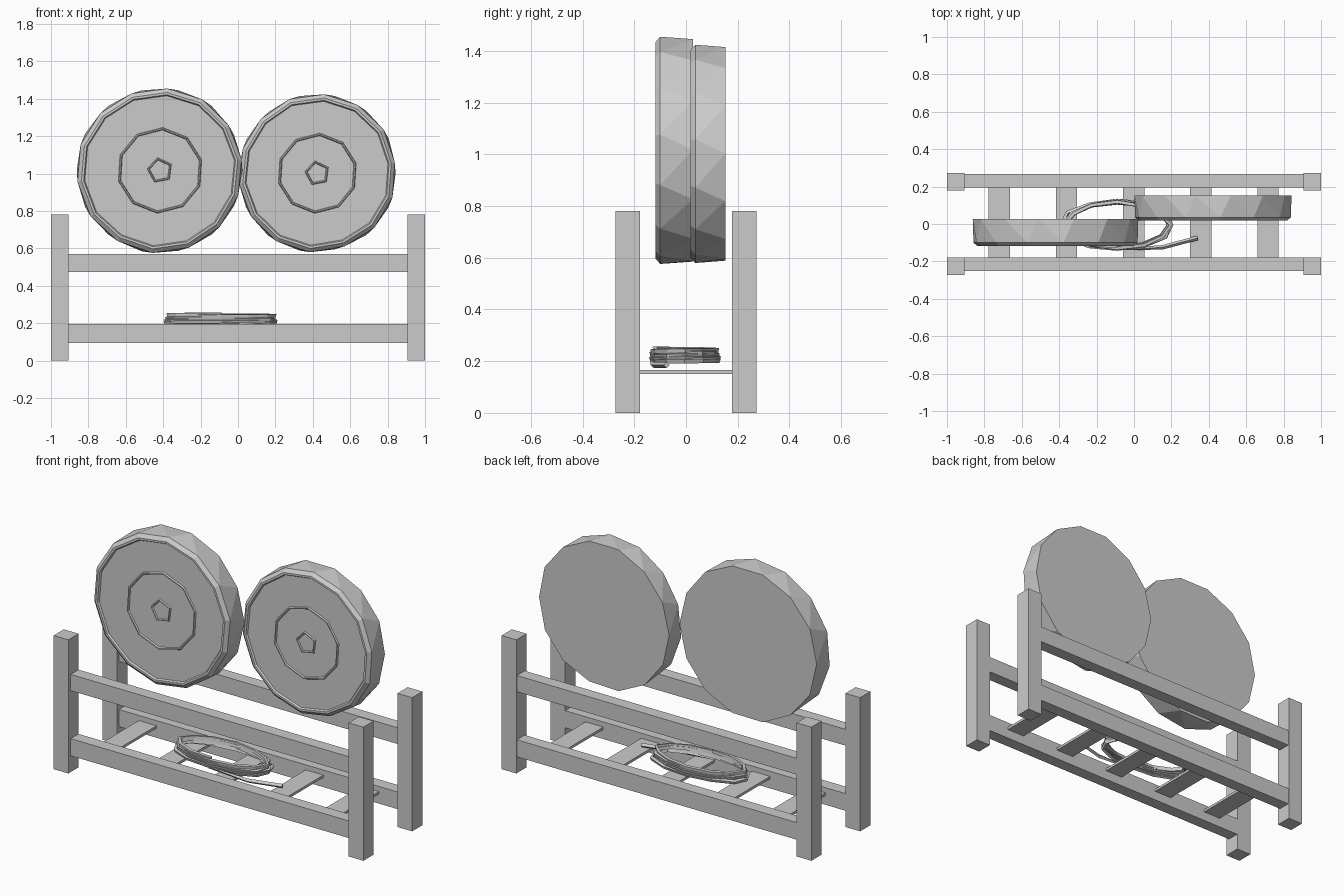
import bpy
import bmesh
import random
from math import cos, sin, tau

random.seed(4)
cube = bpy.data.objects.get("Cube")
if cube:
    bpy.data.objects.remove(cube, do_unlink=True)

grey = bpy.data.materials.new("plain_grey")
grey.use_nodes = True
grey.diffuse_color = (0.6, 0.6, 0.6, 1)
grey.node_tree.nodes["Principled BSDF"].inputs["Base Color"].default_value = (0.6, 0.6, 0.6, 1)


def add_object(name, data):
    data.materials.append(grey)
    obj = bpy.data.objects.new(name, data)
    bpy.context.collection.objects.link(obj)
    return obj


def box(name, x0, x1, y0, y1, z0, z1):
    bm = bmesh.new()
    bmesh.ops.create_cube(bm, size=1)
    for v in bm.verts:
        v.co.x = x0 + (v.co.x + 0.5) * (x1 - x0)
        v.co.y = y0 + (v.co.y + 0.5) * (y1 - y0)
        v.co.z = z0 + (v.co.z + 0.5) * (z1 - z0)
    mesh = bpy.data.meshes.new(name)
    bm.to_mesh(mesh)
    bm.free()
    return add_object(name, mesh)


def disc(name, cx, cz, radius, back, front, ring, hub, sides):
    """Turned disc with a flat back and thin raised rings on its front."""
    bm = bmesh.new()
    rim = radius * 0.925
    low = front + 0.01
    # Each entry is radius, depth, number of sides and turn in steps
    profile = [(radius, back, sides, 0), (radius, front + 0.018, sides, 0.3),
               (rim + 0.012, front, sides, 0.3), (rim, front, sides, 0.3),
               (rim - 0.006, low, sides, 0.3)]
    wobble = [random.uniform(0.98, 1.0) for _ in range(sides)]

    def loop(r, y, n, turn, uneven=True):
        verts = []
        for i in range(n):
            a = tau * (i + turn) / n
            k = r * (wobble[i] if uneven else 1)
            verts.append(bm.verts.new((cx + k * cos(a), y, cz + k * sin(a))))
        return verts

    def bridge(a, b):
        for i in range(len(a)):
            j = (i + 1) % len(a)
            bm.faces.new((a[i], a[j], b[j], b[i]))

    loops = [loop(*p) for p in profile]
    bm.faces.new(loops[0])
    for a, b in zip(loops, loops[1:]):
        bridge(a, b)
    bm.faces.new(loops[-1])

    # Raised ring and hub bead sit on the recessed face
    for r, n in ((ring, 10), (hub, 5)):
        section = [(r, low), (r - 0.004, front + 0.002),
                   (r - 0.01, front + 0.002), (r - 0.014, low)]
        bead = [loop(q, y, n, 0.4, False) for q, y in section]
        for a, b in zip(bead, bead[1:]):
            bridge(a, b)

    bmesh.ops.triangulate(bm, faces=bm.faces[:])
    bmesh.ops.recalc_face_normals(bm, faces=bm.faces[:])
    mesh = bpy.data.meshes.new(name)
    bm.to_mesh(mesh)
    bm.free()
    return add_object(name, mesh)


# Rack: corner posts
for side, sx in (("right", -1), ("left", 1)):
    for end, sy in (("front", -1), ("back", 1)):
        xs = sorted((sx * 0.905, sx))
        ys = sorted((sy * 0.178, sy * 0.272))
        box(f"{end}_{side}_post", *xs, *ys, 0, 0.78)

# Rack: long rails
for end, y0, y1 in (("front", -0.25, -0.178), ("back", 0.195, 0.267)):
    box(f"{end}_lower_rail", -0.91, 0.91, y0, y1, 0.095, 0.195)
    box(f"{end}_upper_rail", -0.91, 0.91, y0, y1, 0.475, 0.57)

# Rack: thin cross slats
for i in range(5):
    x = -0.72 + 0.359 * i
    box(f"slat_{i + 1}", x - 0.057, x + 0.057, -0.19, 0.2, 0.15, 0.165)

# Two discs resting over the rack
disc("right_disc", -0.417, 1.017, 0.447, 0.027, -0.118, 0.23, 0.07, 14)
disc("left_disc", 0.424, 1.002, 0.425, 0.152, 0.018, 0.215, 0.068, 14)

# Coiled rope with a loose end lying to one side
points = []
turns, steps = 5, 12
for i in range(turns * steps + 1):
    t = i / (turns * steps)
    a = -tau / 4 + tau * i / steps
    size = 1.0 - 0.1 * t + random.uniform(-0.04, 0.04)
    points.append((-0.09 + 0.3 * size * cos(a),
                   -0.005 + 0.13 * size * sin(a),
                   0.2 + 0.048 * t))
points = [(0.34, -0.075, 0.185), (0.15, -0.125, 0.185)] + points

curve = bpy.data.curves.new("rope_coil", "CURVE")
curve.dimensions = "3D"
curve.bevel_depth = 0.012
curve.bevel_resolution = 0
curve.use_fill_caps = True
spline = curve.splines.new("POLY")
spline.points.add(len(points) - 1)
for p, co in zip(spline.points, points):
    p.co = (*co, 1)
spline.use_smooth = False
add_object("rope_coil", curve)
